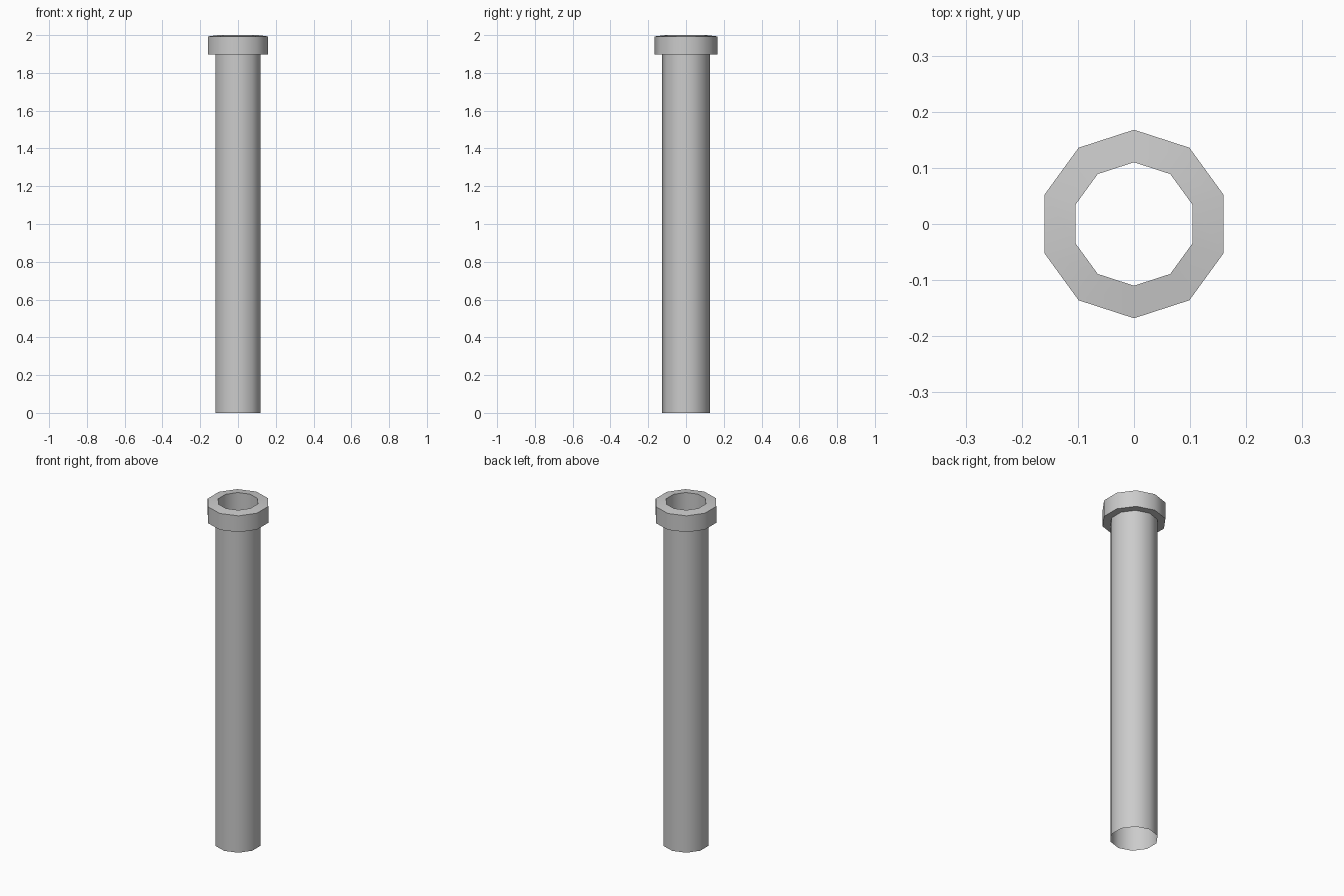
import bpy, bmesh
from math import sin, cos, pi, radians

if "Cube" in bpy.data.objects:
    bpy.data.objects.remove(bpy.data.objects["Cube"])

SIDES = 10


def lathe(name, profile):
    """Ten-sided open shell from a (radius, z) profile, one corner facing +y."""
    bm = bmesh.new()
    rings = []
    for r, z in profile:
        rings.append([bm.verts.new((r * cos(pi / 2 + 2 * pi * i / SIDES),
                                    r * sin(pi / 2 + 2 * pi * i / SIDES), z))
                      for i in range(SIDES)])
    for a, b in zip(rings, rings[1:]):
        for i in range(SIDES):
            j = (i + 1) % SIDES
            bm.faces.new((a[i], a[j], b[j], b[i]))
    mesh = bpy.data.meshes.new(name)
    bm.to_mesh(mesh)
    bm.free()
    obj = bpy.data.objects.new(name, mesh)
    bpy.context.collection.objects.link(obj)
    bpy.ops.object.select_all(action='DESELECT')
    obj.select_set(True)
    bpy.context.view_layer.objects.active = obj
    bpy.ops.object.shade_smooth_by_angle(angle=radians(45))
    return obj


# Thin open pipe, wider collar with a slightly sloped rim, and inner mouth wall
lathe("pipe_with_collar", [
    (0.126, 0.0), (0.126, 1.897),
    (0.168, 1.897), (0.168, 1.993),
    (0.110, 2.0), (0.110, 1.75),
])
